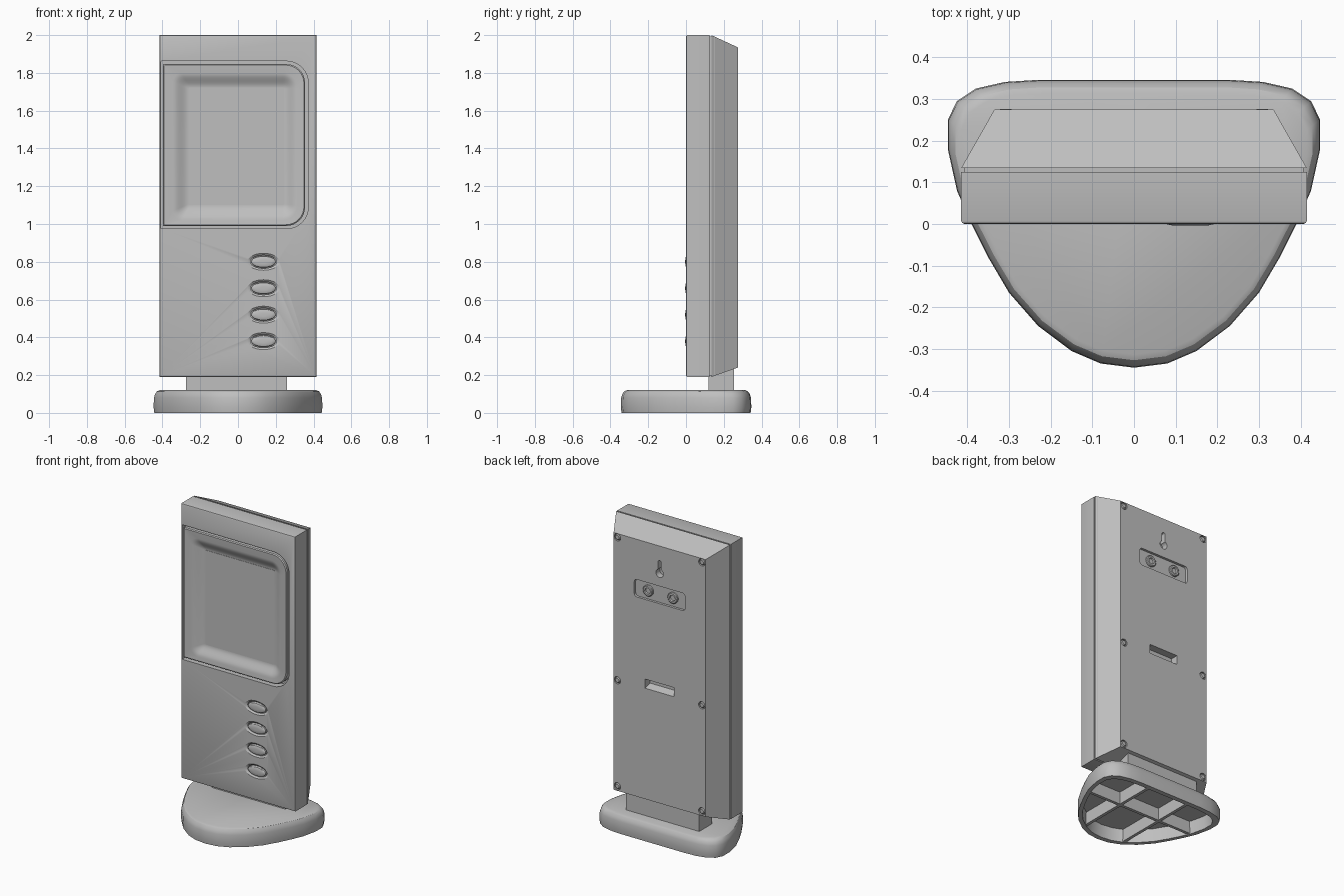
import bpy, bmesh, math

old = bpy.data.objects.get("Cube")
if old:
    bpy.data.objects.remove(old, do_unlink=True)

grey = bpy.data.materials.new("plain grey")
grey.use_nodes = True
COLOUR = (0.52, 0.52, 0.52, 1)
grey.diffuse_color = COLOUR
grey.node_tree.nodes["Principled BSDF"].inputs["Base Color"].default_value = COLOUR
parts = []


def loft(name, rings, cutter=False):
    """Closed solid through rings of equal point count."""
    bm = bmesh.new()
    loops = [[bm.verts.new(p) for p in ring] for ring in rings]
    n = len(loops[0])
    for a, b in zip(loops, loops[1:]):
        for i in range(n):
            bm.faces.new((a[i], a[(i + 1) % n], b[(i + 1) % n], b[i]))
    bm.faces.new(loops[0])
    bm.faces.new(loops[-1])
    bmesh.ops.recalc_face_normals(bm, faces=bm.faces)
    mesh = bpy.data.meshes.new(name)
    bm.to_mesh(mesh)
    bm.free()
    mesh.materials.append(grey)
    ob = bpy.data.objects.new(name, mesh)
    bpy.context.collection.objects.link(ob)
    if cutter:
        ob.hide_render = True
    else:
        parts.append(ob)
    return ob


def rect(x0, x1, z0, z1, y):
    return [(x0, y, z0), (x1, y, z0), (x1, y, z1), (x0, y, z1)]


def box(name, x0, x1, y0, y1, z0, z1, cutter=False):
    return loft(name, [rect(x0, x1, z0, z1, y) for y in (y0, y1)], cutter)


def rounded(x0, x1, z0, z1, r_left, r_right, y, n=8):
    """Rounded rectangle facing y, with separate left and right radii."""
    ring = []
    corners = ((x1, z0, -1, 1, r_right), (x1, z1, -1, -1, r_right),
               (x0, z1, 1, -1, r_left), (x0, z0, 1, 1, r_left))
    for k, (x, z, sx, sz, r) in enumerate(corners):
        for i in range(n + 1):
            a = math.pi / 2 * (k - 1 + i / n)
            ring.append((x + sx * r + r * math.cos(a), y, z + sz * r + r * math.sin(a)))
    return ring


def ellipse(x, z, rx, rz, y, n=28):
    return [(x + rx * math.cos(math.tau * i / n), y, z + rz * math.sin(math.tau * i / n))
            for i in range(n)]


def cut(ob, cutters):
    for c in cutters:
        mod = ob.modifiers.new("cut", "BOOLEAN")
        mod.operation = "DIFFERENCE"
        mod.solver = "EXACT"
        mod.object = c
    bpy.context.view_layer.update()
    graph = bpy.context.evaluated_depsgraph_get()
    ob.data = bpy.data.meshes.new_from_object(ob.evaluated_get(graph))
    ob.modifiers.clear()
    for c in cutters:
        bpy.data.objects.remove(c, do_unlink=True)


W, BOTTOM, TOP = 0.415, 0.19, 2.0

# Front shell with softened front edges
e = 0.008
front = loft("front_shell", [
    rect(-W + e, W - e, BOTTOM + e, TOP - e, 0),
    rect(-W + 0.002, W - 0.002, BOTTOM + 0.002, TOP - 0.002, 0.003),
    rect(-W, W, BOTTOM, TOP, e),
    rect(-W, W, BOTTOM, TOP, 0.125)])
button_x, button_z = 0.135, (0.38, 0.52, 0.66, 0.80)
cutters = [loft("screen_pocket", [
    rounded(-0.408, 0.372, 0.975, 1.862, 0.004, 0.115, y) for y in (-0.05, 0.06)], True)]
for z in button_z:
    cutters.append(loft("button_pocket", [
        ellipse(button_x, z, 0.085, 0.045, -0.02),
        ellipse(button_x, z, 0.085, 0.045, 0),
        ellipse(button_x, z, 0.070, 0.035, 0.008),
        ellipse(button_x, z, 0.070, 0.035, 0.025)], True))
cut(front, cutters)

# Screen surround: flat border easing down to the display
border = (-0.398, 0.355, 0.99, 1.847, 0.004, 0.10)
bowl = (-0.345, 0.315, 1.02, 1.80, 0.05, 0.08)
glass = (-0.26, 0.243, 1.10, 1.722, 0.006, 0.006)
rings = [rounded(*border, 0.07), rounded(*border, 0.005)]
rings.append(rounded(-0.392, 0.349, 0.996, 1.841, 0.004, 0.096, 0))
for i in range(9):
    t = i / 8
    shape = [a + (b - a) * t for a, b in zip(bowl, glass)]
    rings.append(rounded(*shape, 0.003 + 0.03 * t * t * (3 - 2 * t)))
loft("screen_surround", rings)
loft("display", [rounded(*glass, y) for y in (0.036, 0.031)])

# Domed oval buttons
for z in button_z:
    loft("button", [ellipse(button_x, z, 0.064 * s, 0.031 * s, y)
                    for s, y in ((1, 0.03), (1, 0.004), (0.92, 0), (0.7, -0.003), (0.3, -0.004))])

# Seam core and tapered back shell
box("seam_core", -W + 0.008, W - 0.008, 0.11, 0.15, BOTTOM + 0.008, TOP - 0.008)
BACK = 0.275
back = loft("back_shell", [
    rect(-W, W, BOTTOM, TOP, 0.134),
    rect(-0.335, 0.335, 0.24, 1.935, BACK)])
screws = [(x, z) for x in (-0.308, 0.308) for z in (0.27, 0.968, 1.91)]
cutters = [
    loft("label_pocket", [rounded(-0.185, 0.185, 1.555, 1.67, 0.02, 0.02, y)
                          for y in (BACK - 0.016, BACK + 0.05)], True),
    loft("keyhole_round", [ellipse(0, 1.755, 0.027, 0.027, y, 20)
                           for y in (BACK - 0.04, BACK + 0.05)], True),
    loft("keyhole_slot", [rounded(-0.011, 0.011, 1.76, 1.84, 0.01, 0.01, y, 4)
                          for y in (BACK - 0.04, BACK + 0.05)], True),
    loft("vent_slot", [rect(-0.105, 0.105, 0.985, 1.03, BACK - 0.05),
                       rect(-0.105, 0.105, 0.97, 1.03, BACK),
                       rect(-0.105, 0.105, 0.97, 1.03, BACK + 0.05)], True)]
for x, z in screws:
    cutters.append(loft("screw_hole", [ellipse(x, z, 0.024, 0.024, y, 16)
                                       for y in (BACK - 0.02, BACK + 0.05)], True))
cut(back, cutters)

# Screw heads and the two ringed mounts
for x, z in screws:
    loft("screw_head", [ellipse(x, z, r, r, BACK + y, 16)
                        for r, y in ((0.019, -0.03), (0.019, -0.004), (0.013, 0.001))])
for x in (-0.09, 0.09):
    loft("rear_mount", [ellipse(x, 1.613, r, r, BACK + y, 20) for r, y in
                        ((0.036, -0.03), (0.036, -0.006), (0.031, -0.002),
                         (0.02, -0.002), (0.018, -0.012))])

# Neck
box("neck", -0.275, 0.26, 0.12, 0.255, 0.1, 0.3)

# Foot: half outline mirrored, rounded at the top and hollow beneath
half = [(0.08, -0.335), (0.15, -0.305), (0.23, -0.245), (0.30, -0.165), (0.35, -0.08),
        (0.39, 0.0), (0.425, 0.08), (0.447, 0.18), (0.447, 0.25), (0.425, 0.295),
        (0.38, 0.325), (0.31, 0.341), (0.23, 0.346)]
outline = [(0, -0.345)] + half + [(0, 0.346)] + [(-x, y) for x, y in reversed(half)]


def foot_ring(inset, z):
    sx, sy = 1 - inset / 0.447, 1 - inset / 0.345
    return [(x * sx, y * sy, z) for x, y in outline]


loft("foot", [foot_ring(i, z) for i, z in (
    (0.04, 0.085), (0.035, 0), (0.004, 0), (0, 0.03), (0.002, 0.08),
    (0.008, 0.10), (0.018, 0.114), (0.032, 0.12))])

# Ribs under the foot
for x in (-0.15, 0.15):
    box("foot_rib", x - 0.01, x + 0.01, -0.28, 0.325, 0.004, 0.09)
box("foot_cross_rib", -0.385, 0.385, 0.04, 0.06, 0.004, 0.09)

# Smooth the curved parts, keep the edges crisp
bpy.ops.object.select_all(action="DESELECT")
for ob in parts:
    ob.select_set(True)
bpy.context.view_layer.objects.active = front
bpy.ops.object.shade_smooth_by_angle(angle=math.radians(30))
